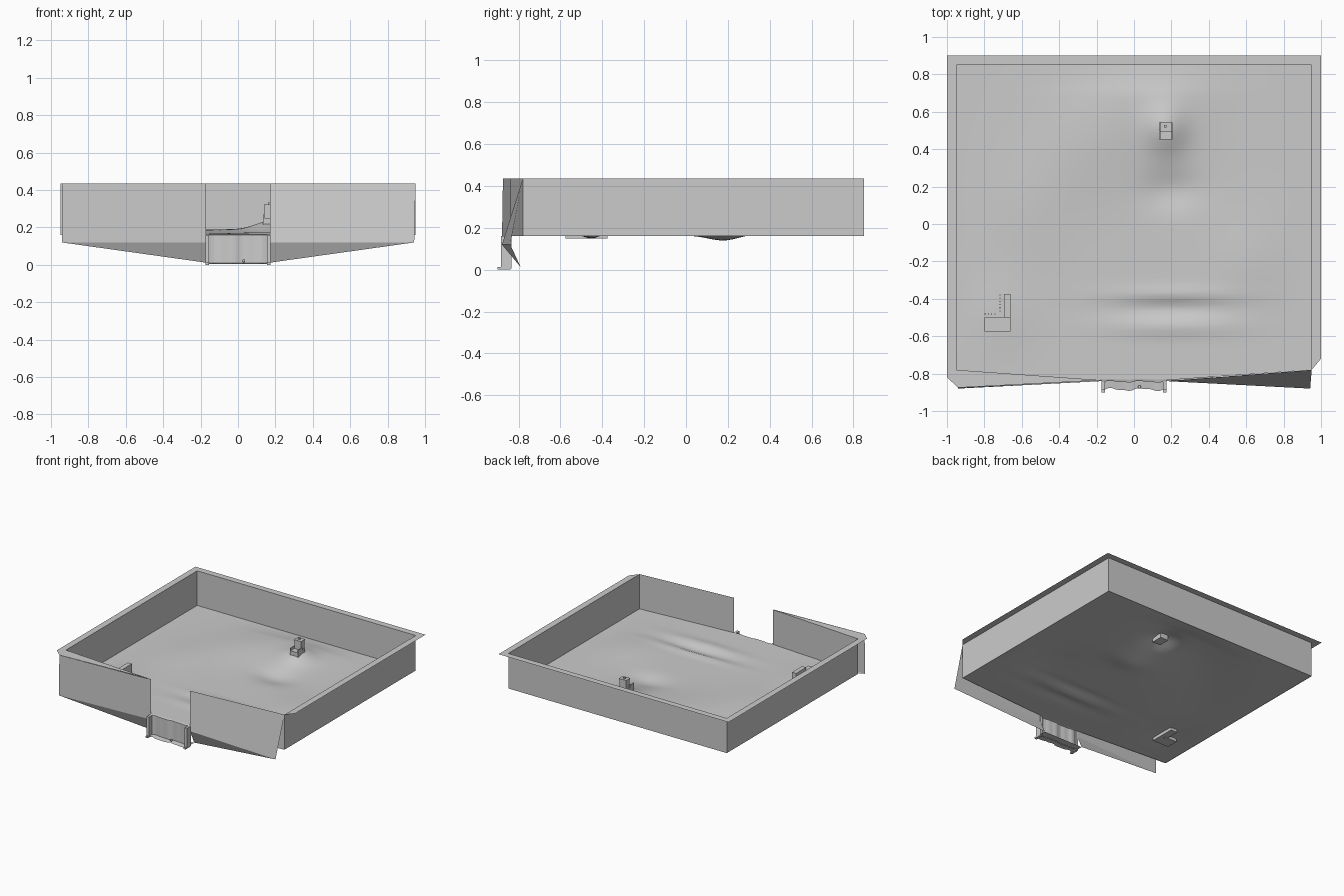
import bpy, math

if "Cube" in bpy.data.objects:
    bpy.data.objects.remove(bpy.data.objects["Cube"])

def mesh(name, verts, faces, smooth=False):
    me = bpy.data.meshes.new(name)
    me.from_pydata(verts, [], faces)
    me.update()
    ob = bpy.data.objects.new(name, me)
    bpy.context.collection.objects.link(ob)
    if smooth:
        me.polygons.foreach_set("use_smooth", [True] * len(me.polygons))
    return ob

def box(name, x0, x1, y0, y1, z0, z1):
    v = [(x, y, z) for z in (z0, z1) for x, y in ((x0, y0), (x1, y0), (x1, y1), (x0, y1))]
    return mesh(name, v, [(3, 2, 1, 0), (4, 5, 6, 7)] +
                [(i, (i + 1) % 4, (i + 1) % 4 + 4, i + 4) for i in range(4)])

def strip(name, rows, smooth=False):
    n = len(rows[0])
    f = [(r * n + i, r * n + i + 1, (r + 1) * n + i + 1, (r + 1) * n + i)
         for r in range(len(rows) - 1) for i in range(n - 1)]
    return mesh(name, [p for row in rows for p in row], f, smooth)

TOP, LOW, GATE = 0.435, 0.16, 0.172

# rolling ground: sum of soft bumps (x, y, x radius, y radius, height)
bumps = [(0.17, 0.51, 0.11, 0.13, 0.05), (0.1, 0.65, 0.3, 0.28, 0.025),
         (-0.25, 0.45, 0.25, 0.3, 0.02), (0.2, 0.18, 0.15, 0.1, -0.025),
         (0.2, -0.38, 0.32, 0.04, 0.012), (0.2, -0.45, 0.3, 0.05, -0.015),
         (0.2, -0.55, 0.32, 0.05, 0.012), (-0.72, -0.48, 0.2, 0.2, 0.012),
         (0.6, -0.2, 0.2, 0.25, 0.015), (-0.55, 0.1, 0.2, 0.3, 0.012)]

def ground(x, y):
    h = sum(a * math.exp(-((x - cx) / rx) ** 2 - ((y - cy) / ry) ** 2)
            for cx, cy, rx, ry, a in bumps)
    edge = min(1, (0.95 - abs(x)) / 0.15, (0.85 - y) / 0.15)
    return LOW + 0.003 + h * max(edge, 0)

def front_y(x):
    t = max(0, (abs(x) - GATE) / (0.95 - GATE))
    return -0.835 + 0.055 * t

N = 64
rows = []
for j in range(N + 1):
    row = []
    for i in range(N + 1):
        x = -0.95 + 1.9 * i / N
        y = front_y(x) + (0.85 - front_y(x)) * j / N
        row.append((x, y, ground(x, y)))
    rows.append(row)
strip("ground", rows, True)

# enclosing wall, open at the gate
plan = [(-GATE, -0.835), (-0.95, -0.78), (-0.95, 0.85), (0.95, 0.85), (0.95, -0.78), (GATE, -0.835)]
strip("enclosing_wall", [[(x, y, LOW) for x, y in plan], [(x, y, TOP) for x, y in plan]])

# flat rim on top of the wall
inner = plan[:5]
outer = [(-0.94, -0.875), (-1, -0.82), (-1, 0.9), (1, 0.9), (1, -0.72)]
strip("wall_rim", [[(x, y, TOP) for x, y in outer], [(x, y, TOP) for x, y in inner]])

# outer front panels and the sloped undersides; the right one leans outward
for side, s, top_x, top_y in (("left", -1, 0.94, -0.875), ("right", 1, 0.95, -0.78)):
    a, b = (s * GATE, -0.84, TOP), (s * top_x, top_y, TOP)
    c, d = (s * 0.942, -0.88, 0.12), (s * GATE, -0.84, 0.12)
    mesh(side + "_front_panel", [a, b, c, d], [(0, 1, 2, 3) if s < 0 else (3, 2, 1, 0)])
    mesh(side + "_underside", [d, c, (s * GATE, -0.79, 0.012)], [(0, 1, 2) if s < 0 else (2, 1, 0)])
    # gate jambs
    x0, x1 = sorted((s * 0.156, s * 0.175))
    box(side + "_gate_jamb", x0, x1, -0.885, -0.835, 0.005, 0.16)

# gate recess: rippled back wall, ledge and base
xs = [-GATE + 2 * GATE * i / 24 for i in range(25)]
wave = lambda x: 0.006 * math.sin(x * 38) + 0.003 * math.sin(x * 85)
strip("gate_back", [[(x, -0.843 + wave(x) * 0.6, 0.005) for x in xs],
                    [(x, -0.843 + wave(x) * 0.6, 0.16) for x in xs],
                    [(x, -0.832, 0.164) for x in xs]])
strip("gate_floor", [[(x, -0.885 + wave(x), 0.004 + 0.3 * abs(wave(x))) for x in xs],
                     [(x, -0.843, 0.01) for x in xs],
                     [(x, -0.79, 0.01) for x in xs]])
for s in (-1, 1):
    box("gate_foot", s * 0.165 - 0.01, s * 0.165 + 0.01, -0.9, -0.84, 0, 0.012)
bpy.ops.mesh.primitive_uv_sphere_add(segments=10, ring_count=6, radius=0.009, location=(0.03, -0.872, 0.022))
bpy.context.object.name = "gate_stone"

# hilltop house: base, terrace rails, rear tower, roof
box("hill_house_base", 0.135, 0.205, 0.452, 0.542, 0.19, 0.25)
for x in (0.135, 0.199):
    box("terrace_side", x, x + 0.006, 0.452, 0.505, 0.25, 0.27)
box("hill_house_tower", 0.143, 0.198, 0.5, 0.54, 0.25, 0.315)
box("hill_house_roof", 0.139, 0.202, 0.495, 0.545, 0.315, 0.322)
box("hill_house_chimney", 0.16, 0.175, 0.515, 0.53, 0.322, 0.333)

# L-shaped house with colonnades
box("lodge_hall", -0.8, -0.66, -0.575, -0.5, 0.15, 0.225)
box("lodge_wing", -0.695, -0.66, -0.5, -0.375, 0.15, 0.25)
box("lodge_hall_porch", -0.8, -0.715, -0.5, -0.48, 0.15, 0.18)
box("lodge_wing_porch", -0.718, -0.695, -0.48, -0.375, 0.15, 0.18)
for i in range(6):
    y = -0.465 + i * 0.0172
    box("wing_post", -0.719, -0.713, y - 0.003, y + 0.003, 0.17, 0.225)
for i in range(4):
    x = -0.795 + i * 0.017
    box("hall_post", x - 0.003, x + 0.003, -0.485, -0.479, 0.17, 0.215)
